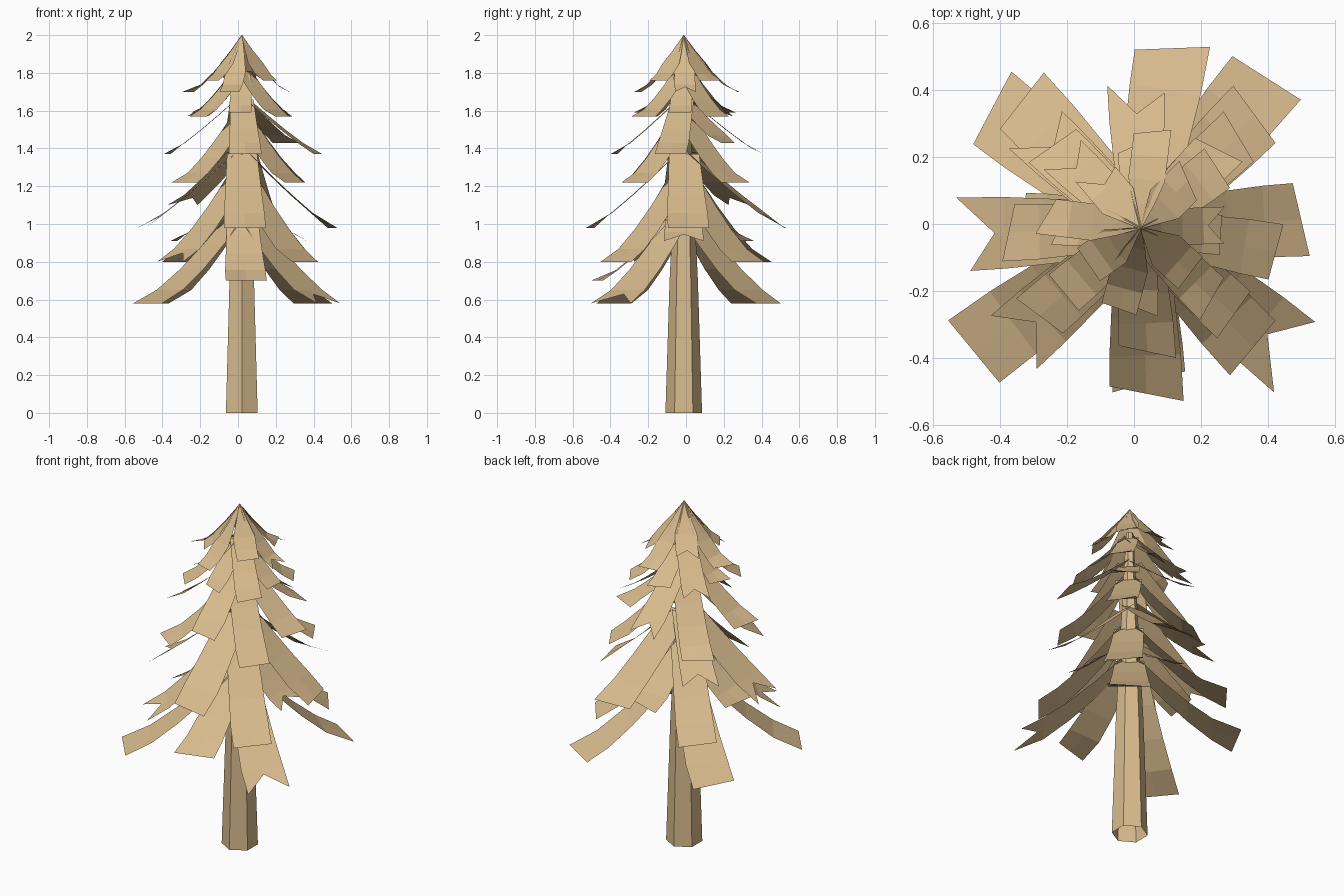
import bpy, bmesh, math, random
from mathutils import Vector

if "Cube" in bpy.data.objects:
    bpy.data.objects.remove(bpy.data.objects["Cube"])

random.seed(4)
CX, CY = 0.02, -0.012
BARK = bpy.data.materials.new("tan")
BARK.diffuse_color = (0.69, 0.5, 0.27, 1)
BARK.use_nodes = True
BARK.node_tree.nodes["Principled BSDF"].inputs["Base Color"].default_value = BARK.diffuse_color


def finish(name, bm):
    mesh = bpy.data.meshes.new(name)
    bm.to_mesh(mesh)
    bm.free()
    mesh.materials.append(BARK)
    obj = bpy.data.objects.new(name, mesh)
    bpy.context.collection.objects.link(obj)


# Tapered six-sided trunk, open at the base
bm = bmesh.new()
rings = []
for z, r in ((0, 0.097), (0.7, 0.075), (1.85, 0.02)):
    rings.append([bm.verts.new((CX + r * math.sin(i * math.pi / 3),
                                CY + r * math.cos(i * math.pi / 3), z)) for i in range(6)])
for lo, hi in zip(rings, rings[1:]):
    for i in range(6):
        j = (i + 1) % 6
        bm.faces.new((lo[j], lo[i], hi[i], hi[j]))
finish("trunk", bm)


# One drooping bough: a flat strip, steep at the trunk, with a cut or notched tip
def bough(bm, angle, reach, notch, r0, z0, z1, w0, w1, power, ramp):
    a = math.radians(angle)
    out = Vector((math.cos(a), math.sin(a), 0))
    side = Vector((-math.sin(a), math.cos(a), 0))
    skew = random.uniform(-0.03, 0.03)
    n = 4

    def point(t, s):
        r = r0 + (reach - r0) * t
        z = z1 + (z0 - z1) * max(0, 1 - t) ** power
        w = w0 + (w1 - w0) * min(1, t * ramp)
        return Vector((CX, CY, z)) + out * r + side * (s * w / 2)

    rows = []
    for i in range(n + 1):
        row = []
        for s in (-1, 0, 1):
            p = point(i / n, s)
            if i == n:
                p += out * skew * s
                if notch and s == 0:
                    p = point(0.81, 0)
            row.append(bm.verts.new(p))
        rows.append(row)
    for lo, hi in zip(rows, rows[1:]):
        for k in range(2):
            bm.faces.new((lo[k], hi[k], hi[k + 1], lo[k + 1]))


# One whorl of boughs, each given as (angle, reach, notched)
def whorl(name, r0, z0, z1, w0, w1, boughs, power=1.35, ramp=1.2):
    bm = bmesh.new()
    for angle, reach, notch in boughs:
        bough(bm, angle, reach, notch, r0, z0, z1, w0, w1, power, ramp)
    finish(name, bm)


# Lowest boughs
whorl("diagonal_boughs_1", 0.04, 1.04, 0.58, 0.16, 0.24,
      [(50, 0.585, 0), (141, 0.57, 0), (216.5, 0.62, 0), (320, 0.60, 1)])
whorl("front_bough_low", 0.04, 1.06, 0.70, 0.16, 0.22, [(273, 0.46, 0)])
whorl("straight_boughs_low", 0.04, 1.16, 0.91, 0.16, 0.21,
      [(0, 0.34, 1), (85, 0.34, 0), (180, 0.36, 0)], 1.2)
# Middle boughs, alternating between diagonal and straight
whorl("diagonal_boughs_2", 0.04, 1.24, 0.80, 0.16, 0.21,
      [(45, 0.48, 0), (133, 0.52, 0), (222, 0.51, 1), (313, 0.49, 0)])
whorl("straight_boughs_1", 0.04, 1.37, 0.98, 0.16, 0.22,
      [(3, 0.48, 0), (80, 0.545, 0), (182, 0.53, 1), (272, 0.495, 0)], 1.15)
whorl("back_left_bough", 0.04, 1.38, 1.10, 0.15, 0.19, [(137, 0.43, 1)], 1.2)
whorl("diagonal_boughs_3", 0.03, 1.55, 1.22, 0.14, 0.17,
      [(43, 0.40, 0), (137, 0.36, 0), (221, 0.40, 0), (317, 0.38, 0)])
whorl("straight_boughs_2", 0.03, 1.66, 1.37, 0.12, 0.17,
      [(350, 0.41, 0), (92, 0.415, 1), (182, 0.395, 0), (273, 0.37, 0)], 1.15)
whorl("back_right_bough", 0.03, 1.63, 1.43, 0.12, 0.15, [(45, 0.33, 0)], 1.2)
# Upper boughs
whorl("diagonal_boughs_4", 0.02, 1.81, 1.57, 0.11, 0.14,
      [(38, 0.29, 0), (137, 0.32, 1), (220, 0.30, 0), (315, 0.30, 0)])
whorl("straight_boughs_3", 0.02, 1.79, 1.59, 0.10, 0.12,
      [(355, 0.24, 0), (92, 0.25, 0), (178, 0.24, 0), (268, 0.24, 0)], 1.2)
# Crown boughs meeting at the tip
whorl("crown_straight", 0.0, 2.0, 1.70, 0.005, 0.11,
      [(2, 0.25, 1), (83, 0.29, 0), (173, 0.285, 0), (255, 0.25, 0)], 1.5, 2.2)
whorl("crown_diagonal", 0.0, 2.0, 1.76, 0.005, 0.12,
      [(45, 0.2, 0), (130, 0.21, 1), (215, 0.19, 0), (318, 0.2, 0)], 1.4, 2)
